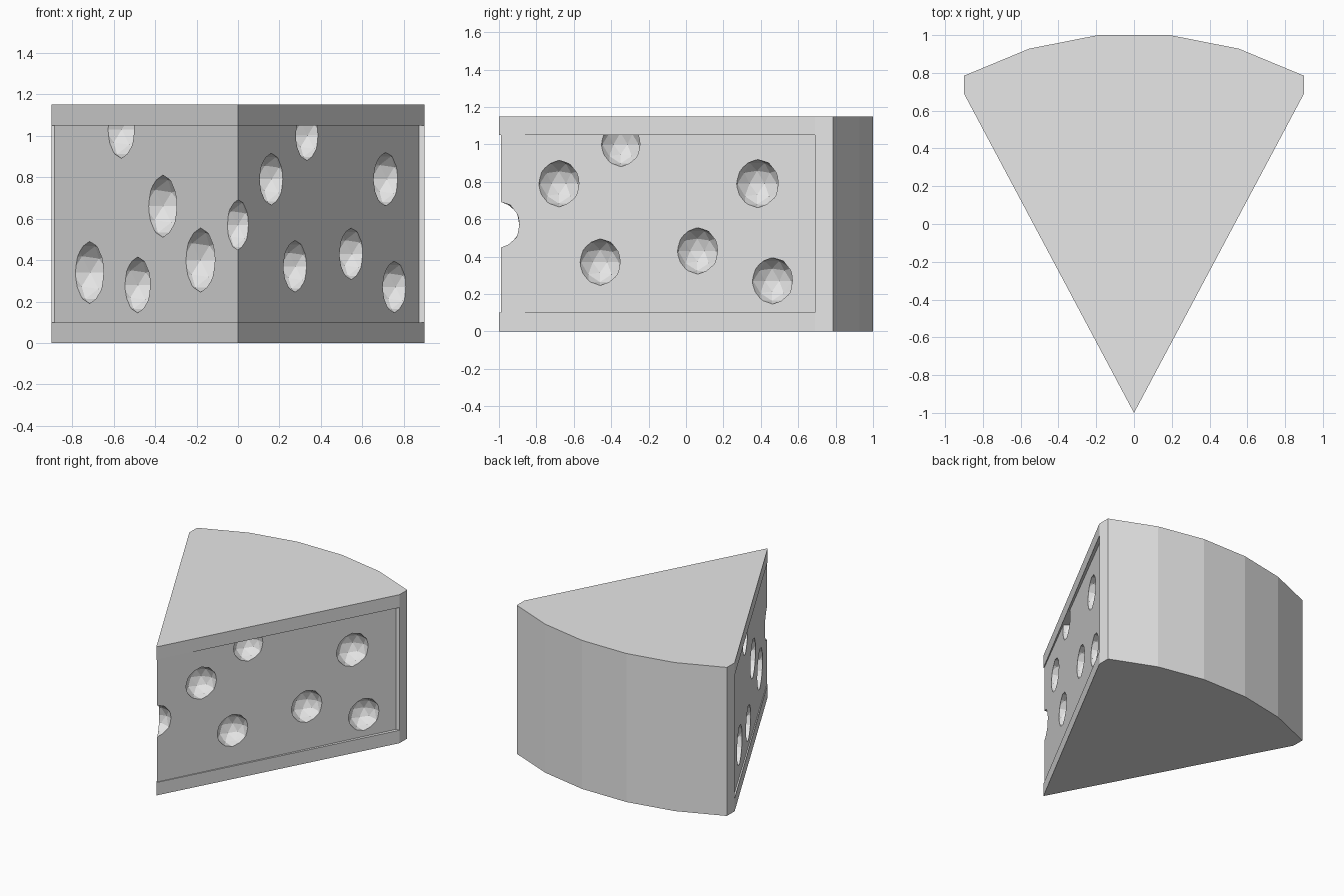
import bpy, bmesh
from mathutils import Matrix

if "Cube" in bpy.data.objects:
    bpy.data.objects.remove(bpy.data.objects["Cube"])

mat = bpy.data.materials.new("pale grey")
mat.diffuse_color = (0.8, 0.8, 0.8, 1)
mat.use_nodes = True
mat.node_tree.nodes["Principled BSDF"].inputs["Base Color"].default_value = mat.diffuse_color


def make_object(name, bm):
    bmesh.ops.recalc_face_normals(bm, faces=bm.faces)
    me = bpy.data.meshes.new(name)
    bm.to_mesh(me)
    bm.free()
    me.materials.append(mat)
    ob = bpy.data.objects.new(name, me)
    bpy.context.collection.objects.link(ob)
    return ob


def prism(name, outline, z0, z1):
    bm = bmesh.new()
    face = bm.faces.new([bm.verts.new((x, y, z0)) for x, y in outline])
    ext = bmesh.ops.extrude_face_region(bm, geom=[face])
    for v in ext["geom"]:
        if isinstance(v, bmesh.types.BMVert):
            v.co.z = z1
    return make_object(name, bm)


def bubble(name, x, y, z, r):
    # low-poly ball, cut off flat where it meets the top rind
    bm = bmesh.new()
    bmesh.ops.create_icosphere(bm, subdivisions=2, radius=r,
                               matrix=Matrix.Translation((x, y, z)))
    if z + r > RIND_TOP:
        bmesh.ops.bisect_plane(bm, geom=bm.verts[:] + bm.edges[:] + bm.faces[:],
                               plane_co=(0, 0, RIND_TOP), plane_no=(0, 0, 1),
                               clear_outer=True)
        bmesh.ops.holes_fill(bm, edges=[e for e in bm.edges if e.is_boundary])
    return make_object(name, bm)


RIND_LOW, RIND_TOP, HEIGHT = 0.10, 1.05, 1.15

# Wedge body with a faceted curved back
half = [(0.9, 0.69), (0.9, 0.785), (0.555, 0.928), (0.19, 1.0)]
wedge = prism("cheese_wedge",
              [(0, -1)] + half + [(-x, y) for x, y in reversed(half)], 0, HEIGHT)

# Slight recess of the cut faces, leaving a raised rind
cutters = [prism("recess_cutter",
                 [(0, -0.988), (0.872, 0.69), (1.2, 0.69), (1.2, -1.2),
                  (-1.2, -1.2), (-1.2, 0.69), (-0.886, 0.69)],
                 RIND_LOW, RIND_TOP)]

# Holes on both cut faces: side, y, z, radius
holes = [(1, -0.68, 0.79, 0.125), (1, -0.35, 1.00, 0.12), (1, 0.38, 0.79, 0.13),
         (1, -0.46, 0.37, 0.125), (1, 0.06, 0.43, 0.125), (1, 0.46, 0.27, 0.125),
         (-1, 0.08, 1.03, 0.14), (-1, -0.30, 0.66, 0.15), (-1, -0.645, 0.40, 0.155),
         (-1, 0.37, 0.34, 0.15), (-1, -0.07, 0.28, 0.135),
         (0, -1.0, 0.57, 0.125)]
for side, y, z, r in holes:
    x = side * 0.88 * (y + 0.99) / 1.68
    cutters.append(bubble("hole_cutter", x, y, z, r))

# Carve
for c in cutters:
    m = wedge.modifiers.new("carve", "BOOLEAN")
    m.operation = "DIFFERENCE"
    m.solver = "EXACT"
    m.object = c
bpy.context.view_layer.update()
carved = bpy.data.meshes.new_from_object(
    wedge.evaluated_get(bpy.context.evaluated_depsgraph_get()))
wedge.modifiers.clear()
wedge.data = carved
carved.materials.clear()
carved.materials.append(mat)
for p in carved.polygons:
    p.material_index = 0
    p.use_smooth = False
for c in cutters:
    bpy.data.objects.remove(c)
